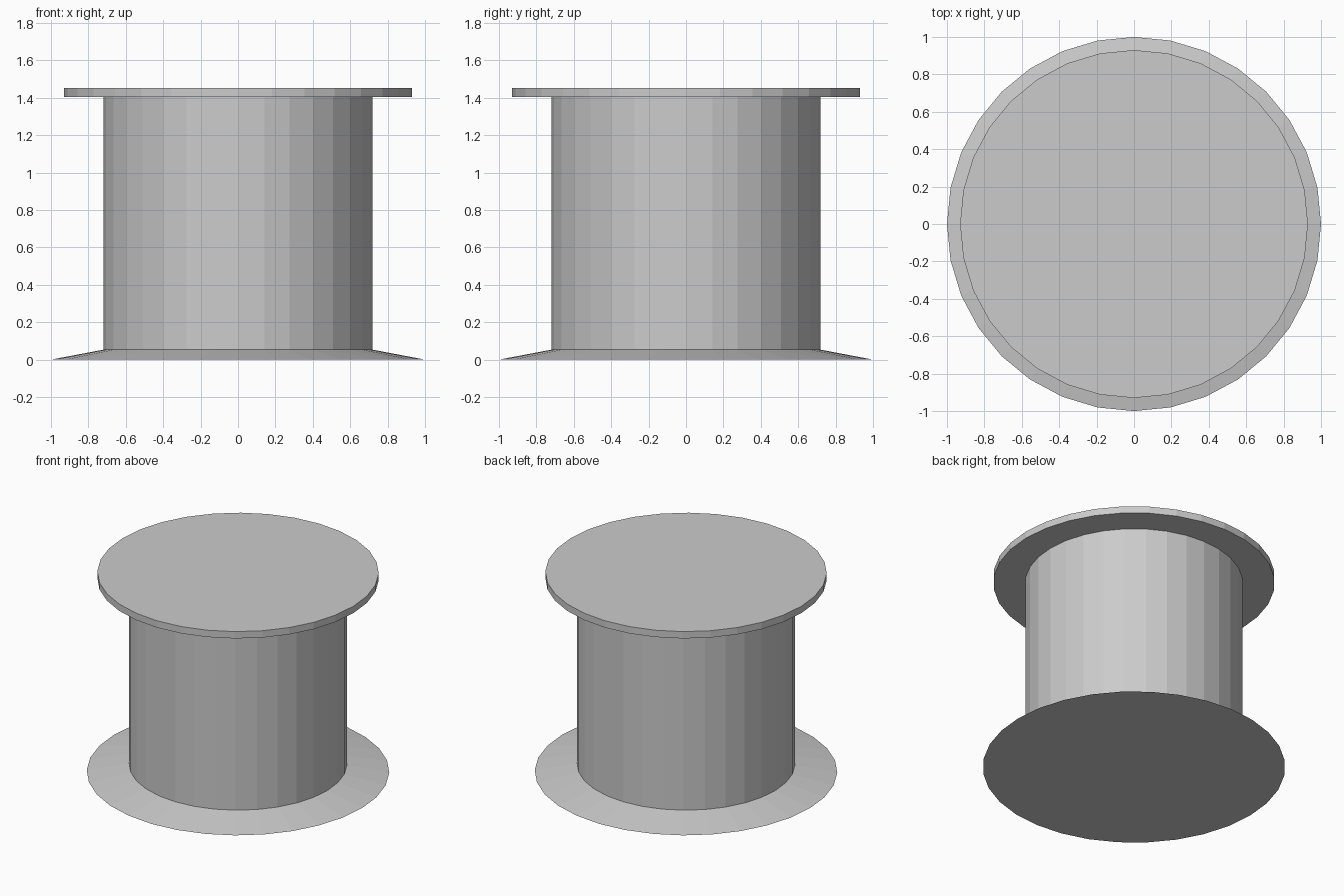
import bpy, bmesh
from mathutils import Matrix

if "Cube" in bpy.data.objects:
    bpy.data.objects.remove(bpy.data.objects["Cube"])

SIDES = 32


def round_part(name, r_bottom, r_top, z0, z1, caps=True):
    """Flat-shaded 32-sided cylinder or frustum between two heights."""
    bm = bmesh.new()
    bmesh.ops.create_cone(bm, cap_ends=caps, cap_tris=False, segments=SIDES,
                          radius1=r_bottom, radius2=r_top, depth=z1 - z0,
                          matrix=Matrix.Translation((0, 0, (z0 + z1) / 2)))
    bmesh.ops.recalc_face_normals(bm, faces=bm.faces)
    mesh = bpy.data.meshes.new(name)
    bm.to_mesh(mesh)
    bm.free()
    obj = bpy.data.objects.new(name, mesh)
    bpy.context.collection.objects.link(obj)
    return obj


# Sloped foot, open drum wall closed by its neighbours, flat top plate
round_part("base_flange", 1.0, 0.72, 0.0, 0.053)
round_part("drum", 0.72, 0.72, 0.053, 1.403, caps=False)
round_part("top_plate", 0.93, 0.93, 1.403, 1.453)
